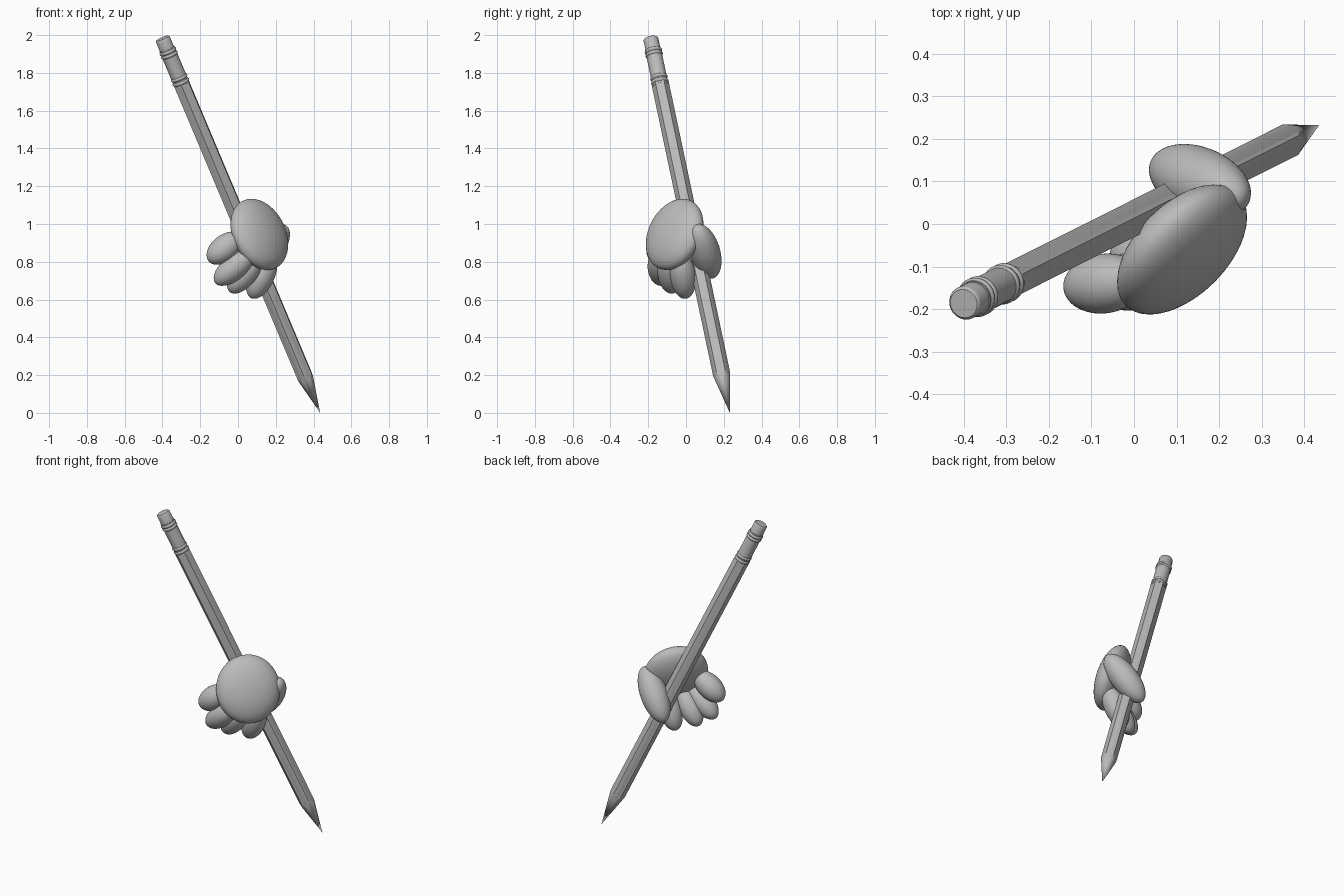
import bpy, bmesh, math
from mathutils import Vector, Matrix

cube = bpy.data.objects.get("Cube")
if cube:
    bpy.data.objects.remove(cube, do_unlink=True)

grey = bpy.data.materials.new("plain_grey")
grey.use_nodes = True
colour = (0.5, 0.5, 0.5, 1)
grey.diffuse_color = colour
grey.node_tree.nodes["Principled BSDF"].inputs["Base Color"].default_value = colour


def frame(origin, axis, up):
    """Matrix whose z runs along axis and whose x leans towards up."""
    z = Vector(axis).normalized()
    up = Vector(up)
    x = (up - z * up.dot(z)).normalized()
    y = z.cross(x)
    return Matrix.Translation(origin) @ Matrix((x, y, z)).transposed().to_4x4()


def finish(name, bm, matrix, angle):
    bmesh.ops.recalc_face_normals(bm, faces=bm.faces)
    mesh = bpy.data.meshes.new(name)
    bm.to_mesh(mesh)
    bm.free()
    mesh.materials.append(grey)
    ob = bpy.data.objects.new(name, mesh)
    bpy.context.collection.objects.link(ob)
    ob.matrix_world = matrix
    bpy.ops.object.select_all(action='DESELECT')
    ob.select_set(True)
    bpy.context.view_layer.objects.active = ob
    bpy.ops.object.shade_smooth_by_angle(angle=math.radians(angle))
    return ob


def ellipsoid(name, centre, axis, radii, up=(0, 0, 1)):
    bm = bmesh.new()
    bmesh.ops.create_uvsphere(bm, u_segments=48, v_segments=32, radius=1)
    bmesh.ops.scale(bm, vec=radii, verts=bm.verts)
    return finish(name, bm, frame(centre, axis, up), 60)


def bridge(bm, a, b):
    for i in range(len(a)):
        j = (i + 1) % len(a)
        bm.faces.new((a[i], a[j], b[j], b[i]))


def lathe(name, profile, matrix, sides=40):
    bm = bmesh.new()
    rings = []
    for r, h in profile:
        rings.append([bm.verts.new((r * math.cos(math.tau * i / sides),
                                    r * math.sin(math.tau * i / sides), h))
                      for i in range(sides)])
    for a, b in zip(rings, rings[1:]):
        bridge(bm, a, b)
    bm.faces.new(rings[0])
    bm.faces.new(rings[-1])
    return finish(name, bm, matrix, 35)


# Pencil frame: origin at the point, one hexagon corner facing up
tip = Vector((0.435, 0.232, 0))
end = Vector((-0.4, -0.187, 1.983))
pencil = frame(tip, end - tip, (0, 0, 1))
length = (end - tip).length

# Hexagonal shaft sharpened by a cone, leaving scalloped flats
sides, flat, slope = 48, 0.04, 0.205
bm = bmesh.new()
low, high = [], []
for i in range(sides):
    a = math.tau * i / sides
    r = flat / math.cos((a % (math.pi / 3)) - math.pi / 6)
    x, y = r * math.cos(a), r * math.sin(a)
    low.append(bm.verts.new((x, y, r / slope)))
    high.append(bm.verts.new((x, y, length - 0.26)))
bridge(bm, low, high)
point = bm.verts.new((0, 0, 0))
for i in range(sides):
    bm.faces.new((point, low[(i + 1) % sides], low[i]))
bm.faces.new(high)
finish("pencil_shaft", bm, pencil, 20)

# Ferrule sleeve with raised rings near both ends
sleeve = [(0.042, length - 0.275)]
for base in (0.265, 0.24, 0.105, 0.085):
    for step in range(7):
        bulge = 0.005 * math.sin(math.pi * step / 6)
        sleeve.append((0.042 + bulge, length - base + 0.018 * step / 6))
sleeve.append((0.042, length - 0.06))
lathe("ferrule", sleeve, pencil)

# Eraser with a softened rim
lathe("eraser", [(0.039, length - 0.1), (0.04, length - 0.008),
                 (0.038, length - 0.003), (0.034, length)], pencil)

# Hand: broad back, thumb behind the pencil, four curled fingers
ellipsoid("hand_back", (0.113, -0.06, 0.945), (0.66, -0.66, 0.37),
          (0.2, 0.187, 0.085))
ellipsoid("thumb", (0.155, 0.1, 0.855), (-0.577, 0.237, -0.78),
          (0.08, 0.08, 0.174))
fingers = {
    "little_finger": ((-0.07, -0.14, 0.872), (0.75, 0.1, 0.6), 0.07, 0.11),
    "ring_finger": ((-0.02, -0.137, 0.77), (0.75, -0.05, 0.62), 0.066, 0.13),
    "middle_finger": ((0.035, -0.085, 0.737), (0.6, -0.1, 0.75), 0.065, 0.125),
    "index_finger": ((0.125, -0.015, 0.725), (0.42, -0.1, 0.9), 0.068, 0.13),
}
for name, (centre, axis, r, half) in fingers.items():
    ellipsoid(name, centre, axis, (r, r, half))
